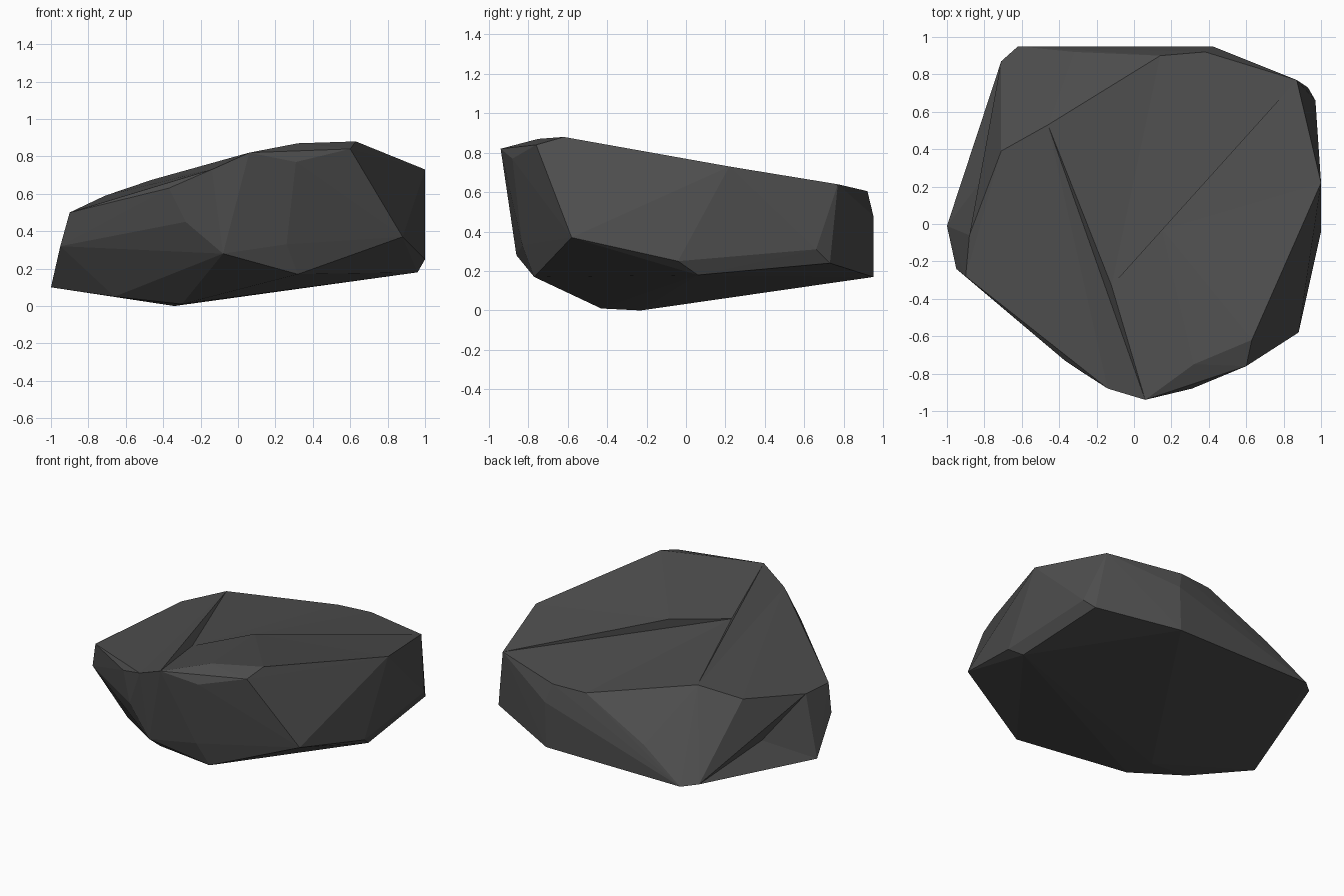
import bpy
import bmesh
from mathutils import Vector
from mathutils.bvhtree import BVHTree

default_cube = bpy.data.objects.get("Cube")
if default_cube:
    bpy.data.objects.remove(default_cube, do_unlink=True)

# Corners of the sloping top, anticlockwise from the front tip
rim = [
    (.06, -.94, .82), (.32, -.75, .87), (.6, -.76, .84), (.63, -.62, .88),
    (1, .22, .73), (.87, .77, .64), (.38, .92, .605), (.14, .9, .6),
    (-.46, .53, .675), (-.71, .39, .59), (-.88, -.06, .5),
    (-.9, -.28, .5), (-.37, -.73, .63), (-.14, -.88, .73),
]
# Corners where the steep sides break towards the underside
waist = [
    (-.28, -.79, .45), (-.08, -.86, .28), (.26, -.83, .33), (.31, -.88, .77),
    (.88, -.58, .37), (1, -.04, .25), (.97, .66, .31), (.42, .95, .48),
    (-.32, .92, .37), (-.95, -.24, .32), (-1, -.01, .1),
]
# Corners of the shallow keel below
underside = [
    (.32, -.77, .17), (.96, .06, .18), (.93, .73, .24), (.41, .95, .17),
    (-.62, .95, .17), (-.71, .87, .18), (-.83, .35, .13),
    (-.66, -.27, .05), (-.34, -.23, 0), (-.3, -.43, .01),
]
# Shallow hollows worn into the top and the right flank
top_hollows = [(-.12, -.33, .715), (.15, -.03, .755)]
side_hollow = (-.78, .28, .28)


def convex_block(points):
    """Wrap the corner points in a faceted block."""
    bm = bmesh.new()
    for point in points:
        bm.verts.new(point)
    bmesh.ops.convex_hull(bm, input=bm.verts[:], use_existing_faces=False)
    loose = [v for v in bm.verts if not v.link_faces]
    bmesh.ops.delete(bm, geom=loose, context='VERTS')
    return bm


def press_in(bm, point):
    """Split the nearest facet and pull its middle to the point."""
    bm.faces.ensure_lookup_table()
    bm.normal_update()
    index = BVHTree.FromBMesh(bm).find_nearest(Vector(point))[2]
    result = bmesh.ops.poke(bm, faces=[bm.faces[index]])
    result["verts"][0].co = point


def relax_top(bm):
    """Swap long top diagonals for shorter ones."""
    bm.normal_update()
    top = [f for f in bm.faces if f.normal.z > .85]
    chosen = set(top)
    inner = [e for e in bm.edges
             if len(e.link_faces) == 2 and all(f in chosen for f in e.link_faces)]
    bmesh.ops.beautify_fill(bm, faces=top, edges=inner, method='ANGLE')


# Stone material
stone = bpy.data.materials.new("dark_grey_stone")
stone.use_nodes = True
colour = (.075, .075, .075, 1)
stone.diffuse_color = colour
shader = next(n for n in stone.node_tree.nodes if n.type == 'BSDF_PRINCIPLED')
shader.inputs["Base Color"].default_value = colour
shader.inputs["Roughness"].default_value = .9

# Boulder body
bm = convex_block(rim + waist + underside)
for hollow in top_hollows:
    press_in(bm, hollow)
    relax_top(bm)
press_in(bm, side_hollow)
bmesh.ops.recalc_face_normals(bm, faces=bm.faces[:])
mesh = bpy.data.meshes.new("boulder")
bm.to_mesh(mesh)
bm.free()
mesh.materials.append(stone)
boulder = bpy.data.objects.new("boulder", mesh)
bpy.context.collection.objects.link(boulder)
